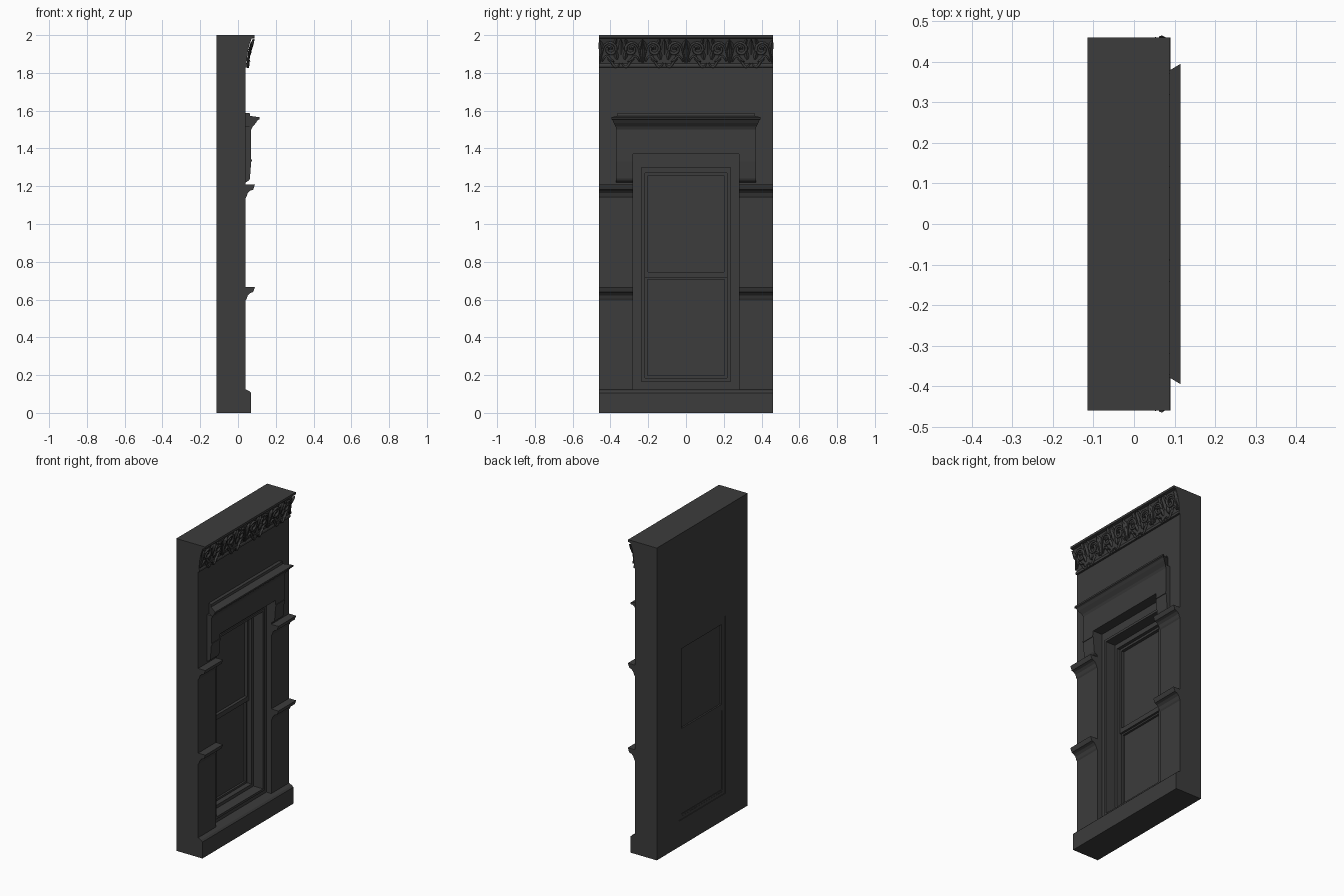
import bpy, bmesh, math
from mathutils import Vector

cube = bpy.data.objects.get("Cube")
if cube:
    bpy.data.objects.remove(cube, do_unlink=True)

stone = bpy.data.materials.new("dark_grey_stone")
stone.use_nodes = True
stone.diffuse_color = (0.045, 0.045, 0.045, 1)
stone.node_tree.nodes["Principled BSDF"].inputs["Base Color"].default_value = (0.045, 0.045, 0.045, 1)


def finish(name, bm):
    bmesh.ops.recalc_face_normals(bm, faces=bm.faces)
    mesh = bpy.data.meshes.new(name)
    bm.to_mesh(mesh)
    bm.free()
    mesh.materials.append(stone)
    ob = bpy.data.objects.new(name, mesh)
    bpy.context.collection.objects.link(ob)
    return ob


def ring(name, outer, inner, x0, x1):
    """Rectangular frame; outer and inner are (half width, bottom, top)."""
    bm = bmesh.new()
    loops = []
    for (h, b, t), x in ((outer, x0), (outer, x1), (inner, x1), (inner, x0)):
        loops.append([bm.verts.new((x, y, z)) for y, z in ((-h, b), (h, b), (h, t), (-h, t))])
    for k in range(4):
        a, c = loops[k], loops[(k + 1) % 4]
        for i in range(4):
            j = (i + 1) % 4
            bm.faces.new((a[i], a[j], c[j], c[i]))
    return finish(name, bm)


def moulding(name, profile, y0, y1, dz=0, flare=0):
    """Extrude an (x, z) profile along y; flare mitres both ends outward."""
    bm = bmesh.new()
    base = min(p[0] for p in profile)
    ends = []
    for y, s in ((y0, -1), (y1, 1)):
        ends.append([bm.verts.new((x, y + s * flare * (x - base), z + dz)) for x, z in profile])
    a, b = ends
    bm.faces.new(a)
    bm.faces.new(b[::-1])
    for i in range(len(a)):
        j = (i + 1) % len(a)
        bm.faces.new((a[i], b[i], b[j], a[j]))
    return finish(name, bm)


def block(name, x0, x1, y0, y1, z0, z1):
    return moulding(name, [(x0, z0), (x1, z0), (x1, z1), (x0, z1)], y0, y1)


BACK, FACE = -0.115, 0.04

# Wall and stepped window surround
opening, casing, jamb = (0.28, 0.125, 1.37), (0.235, 0.165, 1.3), (0.216, 0.185, 1.27)
ring("wall", (0.46, 0, 2), opening, BACK, FACE)
ring("window_casing", opening, casing, BACK, 0.005)
ring("casing_bead", (0.25, 0.15, 1.315), casing, 0.0, 0.012)
ring("window_jamb", casing, jamb, BACK + 0.004, -0.055)

# Sliding sashes and panes
ring("upper_sash", (0.216, 0.715, 1.27), (0.202, 0.745, 1.256), -0.11, -0.075)
ring("lower_sash", (0.216, 0.185, 0.715), (0.205, 0.197, 0.705), -0.11, -0.088)
block("upper_pane", -0.1, -0.094, -0.205, 0.205, 0.74, 1.26)
block("lower_pane", -0.107, -0.101, -0.21, 0.21, 0.19, 0.71)

# Plinth
moulding("plinth", [(FACE, 0), (0.07, 0), (0.07, 0.105), (0.06, 0.115), (FACE, 0.125)], -0.46, 0.46)

# Hood over the window with a mitred cornice
block("hood_panel", FACE, 0.07, -0.37, 0.37, 1.37, 1.52)
moulding("hood_cornice", [(FACE, 1.5), (0.07, 1.5), (0.077, 1.515), (0.095, 1.535), (0.105, 1.55),
                          (0.115, 1.555), (0.115, 1.565), (0.065, 1.572), (0.062, 1.587),
                          (FACE, 1.587)], -0.35, 0.35, flare=0.6)

# Parts that repeat on both sides
course = [(FACE, 0.595), (0.046, 0.605), (0.052, 0.622), (0.064, 0.634), (0.08, 0.64),
          (0.084, 0.65), (0.09, 0.667), (FACE, 0.667)]
ear = [(FACE, 1.22), (0.058, 1.23), (0.063, 1.24), (0.07, 1.33), (0.07, 1.37), (FACE, 1.37)]
for side, s in (("right", -1), ("left", 1)):
    lo, hi = sorted((s * 0.28, s * 0.46))
    moulding("lower_course_" + side, course, lo, hi)
    moulding("upper_course_" + side, course, lo, hi, dz=0.542)
    lo, hi = sorted((s * 0.28, s * 0.37))
    moulding("hood_ear_" + side, ear, lo, hi)
    block("ear_bead_" + side, FACE, 0.074, lo, hi, 1.332, 1.342)

# Frieze with a cove and top lip
moulding("frieze", [(FACE, 1.828), (0.05, 1.83), (0.05, 1.842), (0.045, 1.85), (0.05, 1.9),
                    (0.06, 1.95), (0.072, 1.982), (0.088, 1.986), (0.088, 2), (FACE, 2)], -0.46, 0.46)


def cove(z):
    return 0.049 + 0.026 * max(0, (z - 1.85) / 0.13) ** 1.6


def stem(name, points, radius):
    """Tapered carved stem that follows (y, z) points on the cove."""
    curve = bpy.data.curves.new(name, "CURVE")
    curve.dimensions = "3D"
    curve.bevel_depth = radius
    curve.bevel_resolution = 1
    curve.use_fill_caps = True
    spline = curve.splines.new("POLY")
    spline.points.add(len(points) - 1)
    for i, (y, z) in enumerate(points):
        spline.points[i].co = (cove(z) + 0.004, y, z, 1)
        spline.points[i].radius = 0.45 + 0.75 * math.sin(math.pi * (i + 1) / (len(points) + 1))
    curve.materials.append(stone)
    ob = bpy.data.objects.new(name, curve)
    bpy.context.collection.objects.link(ob)


def leaf(name, y, z, angle, length, width):
    """Pointed leaf with a raised midrib, lying on the cove."""
    bm = bmesh.new()
    d, n = Vector((math.cos(angle), math.sin(angle))), Vector((-math.sin(angle), math.cos(angle)))
    rows = []
    for t, w, lift in ((0, 0.3, 0.004), (0.35, 1, 0.011), (0.75, 0.7, 0.016), (1, 0.05, 0.01)):
        row = []
        for k in (-1, 0, 1):
            p = Vector((y, z)) + d * length * t + n * k * w * width
            row.append(bm.verts.new((cove(p.y) + (lift if k == 0 else 0.002), p.x, p.y)))
        rows.append(row)
    for a, b in zip(rows, rows[1:]):
        for k in range(2):
            bm.faces.new((a[k], a[k + 1], b[k + 1], b[k]))
    finish(name, bm)


# Carved scrolls and leaves, mirrored inside four equal bays
for bay in range(4):
    mid = -0.345 + 0.23 * bay
    for s in (-1, 1):
        tag = "%d_%s" % (bay + 1, "left" if s > 0 else "right")
        scroll = [(mid + s * 0.112, 1.855), (mid + s * 0.105, 1.885)]
        for i in range(19):
            a, r = 0.1 + i * 0.52, 0.04 * (1 - i / 22)
            scroll.append((mid + s * (0.055 + r * math.cos(a)), 1.925 + r * math.sin(a)))
        stem("scroll_" + tag, scroll, 0.007)
        vine = [(mid + s * (0.1 - 0.095 * t / 8), 1.86 + 0.03 * math.sin(t * 0.75)) for t in range(9)]
        stem("vine_" + tag, vine, 0.006)
        for i, (off, z, ang, size) in enumerate(((0.098, 1.91, 1.35, 0.065), (0.036, 1.945, 1.9, 0.04),
                                                 (0.07, 1.875, 3.6, 0.04), (0.02, 1.87, 1.4, 0.055),
                                                 (0.055, 1.925, 0.6, 0.022))):
            leaf("leaf_%s_%d" % (tag, i), mid + s * off, z, ang if s > 0 else math.pi - ang,
                 size, size * 0.24)
    leaf("centre_leaf_%d" % (bay + 1), mid, 1.895, math.pi / 2, 0.085, 0.014)
for i in range(3):
    leaf("divider_leaf_%d" % (i + 1), 0.23 * (i - 1), 1.85, math.pi / 2, 0.13, 0.016)
